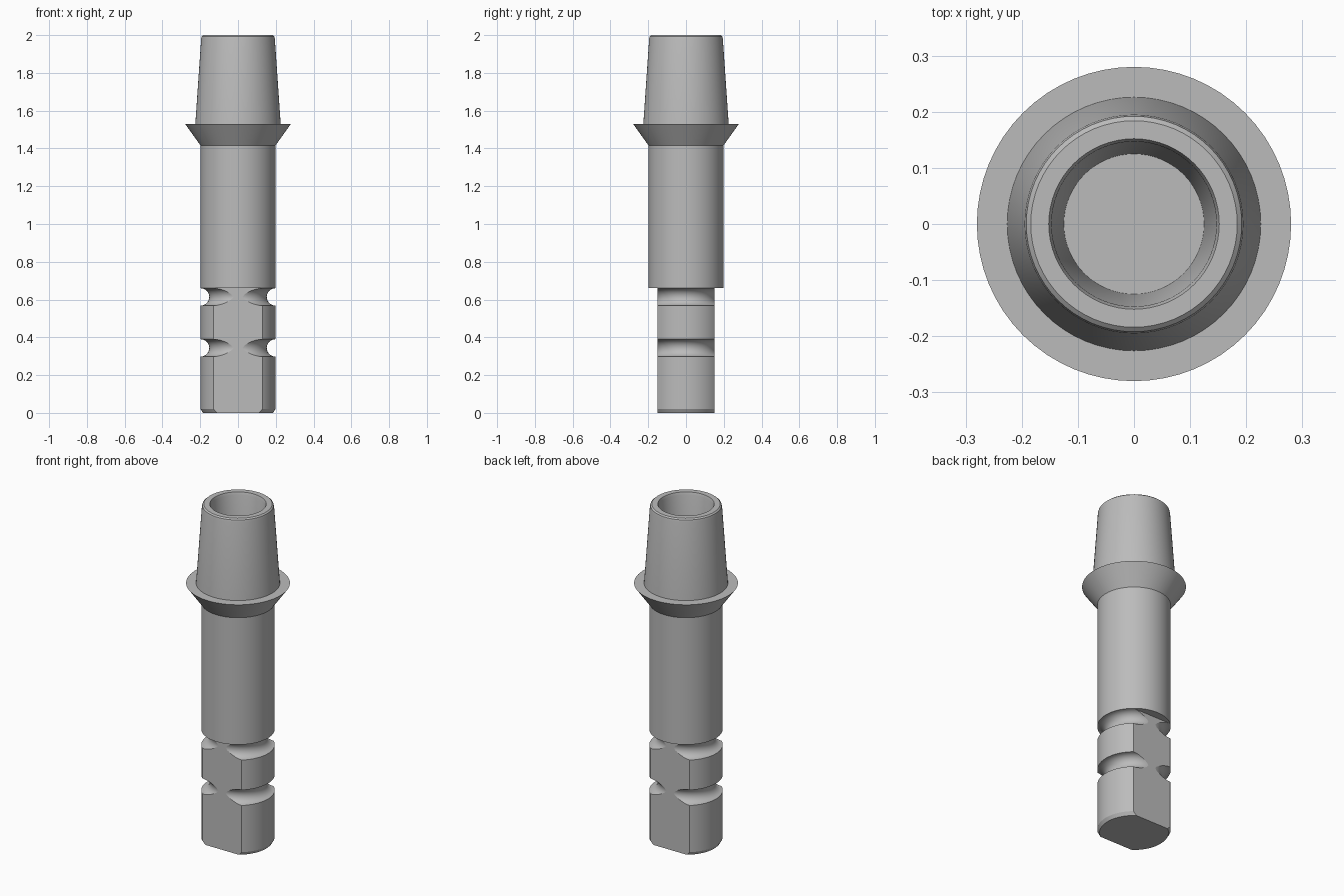
import bpy, bmesh, math
from mathutils import Vector

cube = bpy.data.objects.get("Cube")
if cube:
    bpy.data.objects.remove(cube, do_unlink=True)

SEGMENTS = 64

grey = bpy.data.materials.new("machined grey")
grey.use_nodes = True
colour = (0.5, 0.5, 0.5, 1)
grey.diffuse_color = colour
grey.node_tree.nodes["Principled BSDF"].inputs["Base Color"].default_value = colour


def lathe(profile):
    """Turn a list of (radius, height) points around the z axis."""
    bm = bmesh.new()
    verts = [bm.verts.new((r, 0, z)) for r, z in profile]
    edges = [bm.edges.new(pair) for pair in zip(verts, verts[1:])]
    bmesh.ops.spin(bm, geom=verts + edges, cent=(0, 0, 0), axis=(0, 0, 1),
                   angle=math.tau, steps=SEGMENTS)
    bmesh.ops.remove_doubles(bm, verts=bm.verts, dist=0.0001)
    bmesh.ops.recalc_face_normals(bm, faces=bm.faces)
    return bm


def cut_flat(bm, side, distance):
    """Slice off one side of the shank and close it with a flat face."""
    normal = Vector((0, side, 0))
    cut = bmesh.ops.bisect_plane(bm, geom=bm.verts[:] + bm.edges[:] + bm.faces[:],
                                 plane_co=normal * distance, plane_no=normal,
                                 clear_outer=True)
    rim = [e for e in cut["geom_cut"] if isinstance(e, bmesh.types.BMEdge)]
    bmesh.ops.edgeloop_fill(bm, edges=rim)
    for edge in rim:
        edge.smooth = False
    bmesh.ops.recalc_face_normals(bm, faces=bm.faces)


def finish(name, bm):
    mesh = bpy.data.meshes.new(name)
    bm.to_mesh(mesh)
    bm.free()
    mesh.materials.append(grey)
    obj = bpy.data.objects.new(name, mesh)
    bpy.context.collection.objects.link(obj)
    bpy.ops.object.select_all(action="DESELECT")
    obj.select_set(True)
    bpy.context.view_layer.objects.active = obj
    bpy.ops.object.shade_smooth_by_angle(angle=math.radians(30))


def groove(z, radius=0.046, steps=12):
    """Half-round groove, listed from bottom to top."""
    angles = [math.pi * i / steps for i in range(steps + 1)]
    return [(0.198 - radius * math.sin(a), z - radius * math.cos(a)) for a in angles]


# Barrel, flared collar, tapered post and its tapered blind bore
body = [(0, 0.66), (0.198, 0.66), (0.198, 1.415), (0.28, 1.53), (0.226, 1.53),
        (0.195, 1.98), (0.192, 1.993), (0.184, 2.0),
        (0.152, 2.0), (0.147, 1.985), (0.125, 1.5), (0, 1.5)]
finish("body", lathe(body))

# Grooved shank with a chamfered foot and two opposite flats
shank = [(0, 0), (0.186, 0), (0.198, 0.02)]
shank += groove(0.344) + groove(0.614) + [(0, 0.67)]
bm = lathe(shank)
for side in (-1, 1):
    cut_flat(bm, side, 0.15)
finish("shank", bm)
